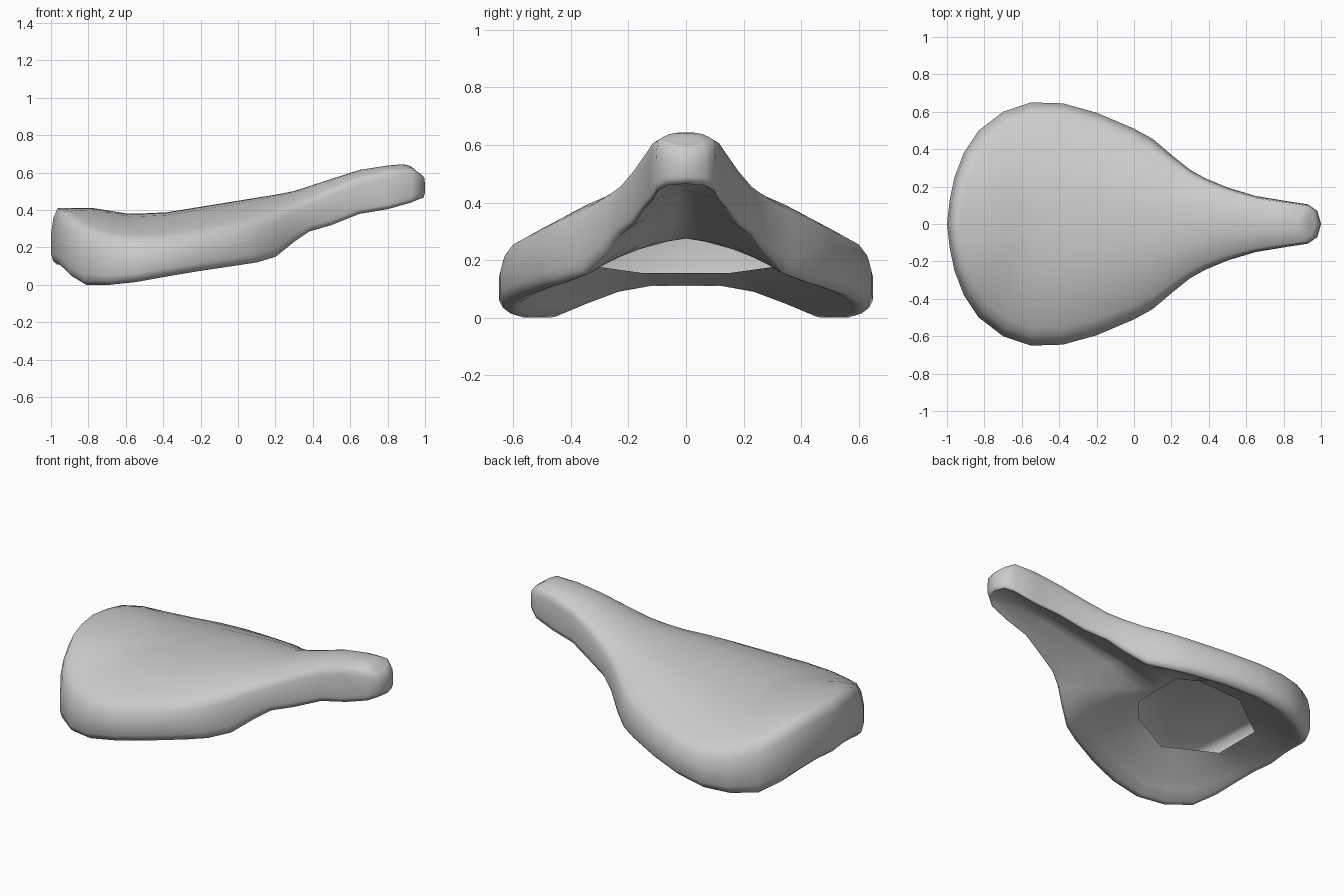
import bpy, bmesh

if "Cube" in bpy.data.objects:
    bpy.data.objects.remove(bpy.data.objects["Cube"])

# Half outline seen from above: x, half width, rim height, shoulder height
OUTLINE = [
    (-1.00, 0.00, .115, .415), (-.985, .13, .115, .41), (-.96, .25, .095, .395),
    (-.91, .38, .05, .355), (-.83, .50, .005, .30), (-.70, .60, .005, .26),
    (-.55, .65, .02, .25), (-.38, .645, .05, .26), (-.20, .595, .08, .285),
    (0.00, .51, .11, .325), (.10, .455, .125, .35), (.20, .37, .155, .385),
    (.30, .29, .235, .43), (.38, .245, .29, .46), (.50, .195, .325, .515),
    (.65, .15, .385, .575), (.80, .125, .41, .61), (.93, .105, .445, .62),
    (.98, .07, .465, .61), (1.00, 0.00, .47, .60)]
# Crown height along the centre line, and underside height along its length
CROWN = [(-1, .41), (-.96, .415), (-.8, .42), (-.6, .385), (-.4, .39), (0, .455),
         (.28, .5), (.65, .62), (.8, .643), (.93, .655), (1, .60)]
UNDER = [(-.73, .16), (-.47, .185), (-.25, .25), (-.17, .28), (.1, .36),
         (.6, .44), (.92, .465)]
# Inner border (octagonal opening, then centre line) keyed by outline index
INNER_X = [(0, -.73), (2, -.73), (6, -.47), (8, -.25), (10, -.17), (12, -.17),
           (15, .6), (19, .92)]
INNER_Y = [(0, 0), (2, .15), (6, .33), (8, .26), (10, .16), (12, 0), (19, 0)]


def interp(table, v):
    v = max(table[0][0], min(table[-1][0], v))
    for (a, p), (b, q) in zip(table, table[1:]):
        if v <= b:
            return p + (q - p) * (v - a) / (b - a)


def section(i, x, y, rim, shoulder):
    """Points from the crown, over the side wall, around the rim to the opening."""
    sx = max(-.5, min(.85, x))

    def at(f, z):
        return (sx + (x - sx) * f, y * f, z)

    inset = .93 if x < .95 else .84
    pts = []
    # padded top
    for k in (0, .2, .4, .6, .8, .92, 1):
        px, py, _ = at(k * inset, 0)
        top = interp(CROWN, px)
        pts.append((px, py, top - (top - shoulder) * k ** 2.4))
    # side wall and rim
    h = shoulder - rim
    pts += [at(.975, rim + h * .82), at(1, rim + h * .55), at(1, rim + h * .2),
            at(.98, rim + .02), at(.94, rim), at(.90, rim + .005)]
    # hollow underside
    ax, ay, az = pts[-1]
    bx, by = interp(INNER_X, i), interp(INNER_Y, i)
    bz = interp(UNDER, bx)
    for t in (.2, .4, .6, .8, 1):
        pts.append((ax + (bx - ax) * t, ay + (by - ay) * t,
                    az + (bz - az) * t ** .85))
    return pts


# Saddle shell: loft the half sections, then mirror
bm = bmesh.new()
rows = [[bm.verts.new(p) for p in section(i, *o)] for i, o in enumerate(OUTLINE)]
for r, s in zip(rows, rows[1:]):
    for j in range(len(r) - 1):
        bm.faces.new((r[j], r[j + 1], s[j + 1], s[j]))
bmesh.ops.mirror(bm, geom=bm.verts[:] + bm.edges[:] + bm.faces[:],
                 axis='Y', merge_dist=.0005)
bmesh.ops.remove_doubles(bm, verts=bm.verts[:], dist=.0005)
bmesh.ops.recalc_face_normals(bm, faces=bm.faces[:])
# make sure the crown faces upwards
crown = max(bm.faces, key=lambda f: f.calc_center_median().z)
if crown.normal.z < 0:
    bmesh.ops.reverse_faces(bm, faces=bm.faces[:])

mesh = bpy.data.meshes.new("saddle_shell")
bm.to_mesh(mesh)
bm.free()
saddle = bpy.data.objects.new("saddle_shell", mesh)
bpy.context.collection.objects.link(saddle)
for p in mesh.polygons:
    p.use_smooth = True
# stand exactly on the ground
low = min(v.co.z for v in mesh.vertices)
for v in mesh.vertices:
    v.co.z -= low
